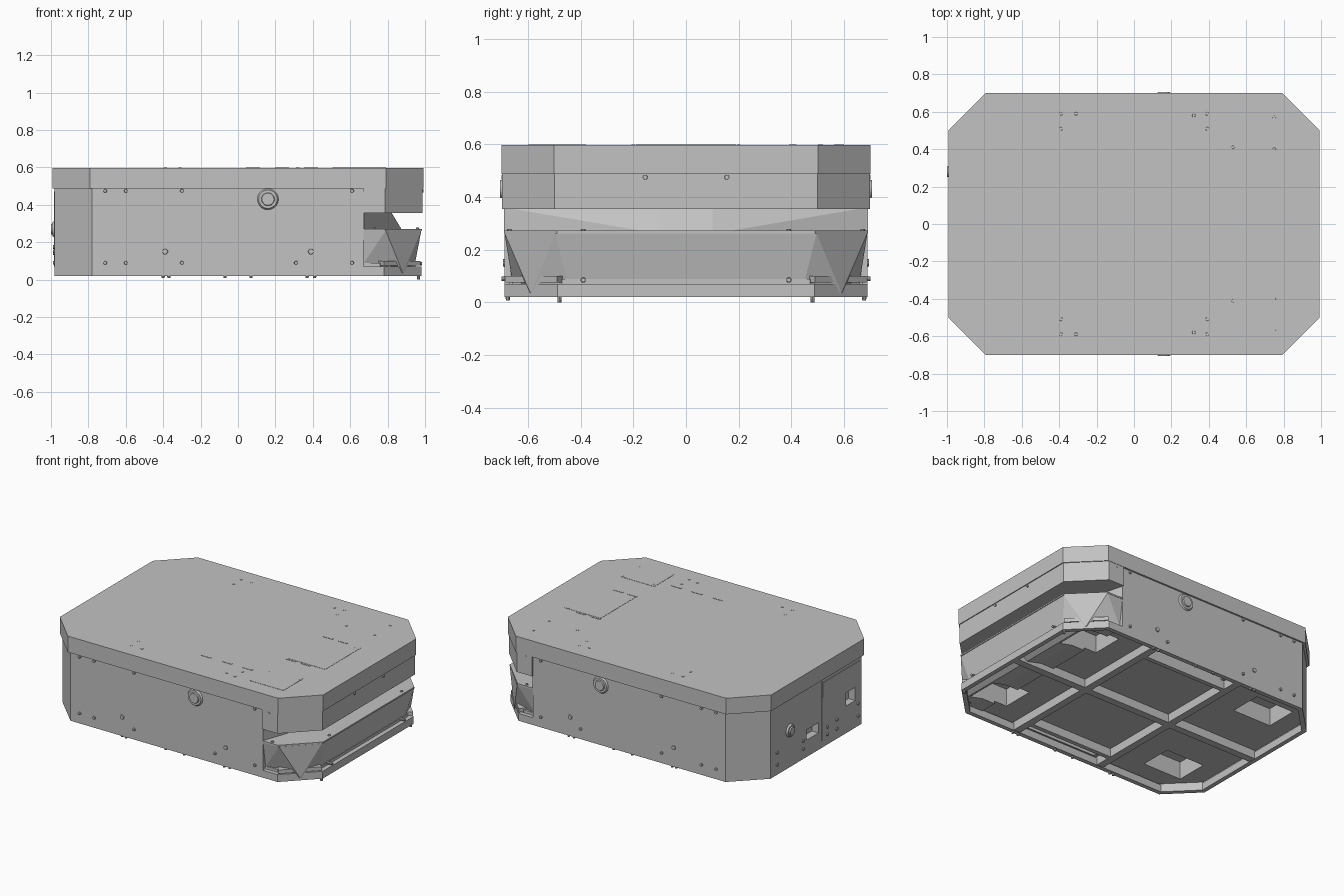
import bpy, bmesh
from mathutils import Matrix, Vector

if "Cube" in bpy.data.objects:
    bpy.data.objects.remove(bpy.data.objects["Cube"], do_unlink=True)

grey = bpy.data.materials.new("body grey")
grey.use_nodes = True
grey.diffuse_color = (0.54, 0.54, 0.54, 1)
grey.node_tree.nodes["Principled BSDF"].inputs["Base Color"].default_value = grey.diffuse_color


def finish(name, bm):
    bmesh.ops.recalc_face_normals(bm, faces=bm.faces)
    me = bpy.data.meshes.new(name)
    bm.to_mesh(me)
    bm.free()
    me.materials.append(grey)
    ob = bpy.data.objects.new(name, me)
    bpy.context.collection.objects.link(ob)
    return ob


def prism(name, pts, z0, z1):
    bm = bmesh.new()
    face = bm.faces.new([bm.verts.new((x, y, z0)) for x, y in pts])
    out = bmesh.ops.extrude_face_region(bm, geom=[face])
    bmesh.ops.translate(bm, vec=(0, 0, z1 - z0),
                        verts=[g for g in out["geom"] if isinstance(g, bmesh.types.BMVert)])
    return finish(name, bm)


def mirrored_hull(name, pts):
    # convex solid around the points and their mirror images in y
    bm = bmesh.new()
    for x, y, z in pts:
        for s in (-1, 1):
            bm.verts.new((x, s * y, z))
    bmesh.ops.convex_hull(bm, input=bm.verts)
    return finish(name, bm)


def boxes(name, items):
    # each item is a centre followed by a size
    bm = bmesh.new()
    for c, s in items:
        bmesh.ops.create_cube(bm, size=1, matrix=Matrix.Translation(c) @ Matrix.Diagonal((*s, 1)))
    return finish(name, bm)


def discs(name, items, axis, sides=10):
    # each item is a centre, radius and depth
    bm = bmesh.new()
    turn = Vector((0, 0, 1)).rotation_difference(Vector(axis)).to_matrix().to_4x4()
    for c, r, d in items:
        bmesh.ops.create_cone(bm, cap_ends=True, segments=sides, radius1=r, radius2=r * 0.85,
                              depth=d, matrix=Matrix.Translation(c) @ turn)
    return finish(name, bm)


def octagon(hx, hy, c=0.2):
    q = [(hx, hy - c), (hx - c, hy)]
    return (q + [(-x, y) for x, y in q[::-1]] + [(-x, -y) for x, y in q]
            + [(x, -y) for x, y in q[::-1]])


def front_part(hx, hy, c=0.2):
    # front end of the octagon, closed by a flat line at the body
    return [(CUT_X, -hy), (hx - c, -hy), (hx, c - hy), (hx, hy - c), (hx - c, hy), (CUT_X, hy)]


def ring(name, hx, hy, t, z0, z1):
    # octagonal frame made of quads between two outlines
    bm = bmesh.new()
    loops = [[bm.verts.new((x, y, z)) for x, y in octagon(a, b, c)]
             for a, b, c, z in ((hx, hy, 0.2, z0), (hx, hy, 0.2, z1),
                                (hx - t, hy - t, 0.2 - 0.59 * t, z1),
                                (hx - t, hy - t, 0.2 - 0.59 * t, z0))]
    for k in range(4):
        a, b = loops[k], loops[(k + 1) % 4]
        for i in range(8):
            j = (i + 1) % 8
            bm.faces.new((a[i], a[j], b[j], b[i]))
    return finish(name, bm)


def cut(ob, cutter):
    mod = ob.modifiers.new("cut", "BOOLEAN")
    mod.operation, mod.solver, mod.object = "DIFFERENCE", "EXACT", cutter
    cutter.hide_render = True
    cutter.hide_set(True)


CUT_X = 0.67
FX, FY = 0.98, 0.688
FLOOR = 0.08

# lid and upper front fairing
prism("lid", octagon(0.992, 0.70), 0.488, 0.598)
prism("upper_front_fairing", front_part(0.986, 0.698), 0.355, 0.49)

# main body, flat where it meets the front fairings
main_body = prism("main_body", [(CUT_X, -FY), (CUT_X, FY), (-0.78, FY), (-FX, 0.49),
                                (-FX, -0.49), (-0.78, -FY)], FLOOR, 0.49)
ring("base_frame", FX, FY, 0.03, 0.02, 0.07)
boxes("side_skirts", [((-0.055, s * 0.679, 0.056), (1.45, 0.018, 0.072)) for s in (-1, 1)])
boxes("rear_skirt", [((-0.968, 0, 0.056), (0.024, 0.97, 0.072))])
for s in (-1, 1):
    prism("rear_corner_skirt", [(-0.78, s * FY), (-FX, s * 0.49), (-0.955, s * 0.48),
                                (-0.77, s * 0.665)], 0.02, 0.092)

# tapered wall inside the sensor slot
mirrored_hull("slot_inner_wall", [(0.6, 0.685, 0.26), (0.6, 0.685, 0.36), (CUT_X, 0.685, 0.26),
                                  (CUT_X, 0.685, 0.36), (0.88, 0.1, 0.26), (0.82, 0.1, 0.36)])

# lower front fairing: pointed facets at the corners, tapering inward below
lower_front = mirrored_hull("lower_front_fairing", [
    (CUT_X, FY, 0.262), (0.79, FY, 0.262), (FX, 0.495, 0.262),
    (CUT_X, 0.66, 0.085), (0.882, 0.59, 0.035), (0.945, 0.45, 0.08)])
prism("lower_front_cover", front_part(0.985, 0.69), 0.262, 0.272)
front_floor = prism("front_floor", front_part(0.95, 0.66, 0.19), 0.062, 0.088)
for s in (-1, 1):
    prism("front_corner_bracket", [(0.78, s * 0.685), (0.975, s * 0.49), (0.93, s * 0.46),
                                   (0.75, s * 0.64)], 0.075, 0.1)

# wheel wells and side bays cut into the underside
wells = boxes("wheel_well_cutters", [((x, s * 0.43, 0.1), (0.29, 0.22, 0.2))
                                     for x in (-0.68, 0.72) for s in (-1, 1)])
bays = boxes("side_bay_cutters", [((0.05, s * 0.61, 0.15), (0.56, 0.1, 0.3)) for s in (-1, 1)])
ports = boxes("port_cutters", [((-FX, 0.04, 0.17), (0.1, 0.13, 0.07)),
                               ((-FX, -0.37, 0.25), (0.1, 0.1, 0.09))])
for cutter in (wells, bays, ports):
    cut(main_body, cutter)
cut(lower_front, wells)
cut(front_floor, wells)

# underside frame rails
boxes("underside_rails", [((0, 0, 0.053), (1.9, 0.05, 0.062)),
                          ((0.39, 0, 0.053), (0.05, 1.34, 0.062)),
                          ((-0.28, 0, 0.053), (0.05, 1.34, 0.062))]
      + [((0.055, s * 0.545, 0.053), (0.66, 0.03, 0.062)) for s in (-1, 1)])

# emergency buttons on both sides and the rear
for s in (-1, 1):
    discs("side_button_collar", [((0.16, s * 0.692, 0.43), 0.058, 0.012)], (0, s, 0), 20)
    discs("side_button", [((0.16, s * 0.698, 0.43), 0.038, 0.016)], (0, s, 0), 20)
discs("rear_button_collar", [((-0.985, 0.28, 0.27), 0.045, 0.014)], (-1, 0, 0), 20)
discs("rear_button", [((-0.99, 0.28, 0.27), 0.032, 0.02)], (-1, 0, 0), 20)

# side panel bolts and seams
for s in (-1, 1):
    small = [(x, z) for x in (-0.71, -0.6, -0.3, 0.61) for z in (0.09, 0.475)]
    small += [(0.31, 0.09), (0.72, 0.475)]
    discs("side_bolts", [((x, s * 0.693, z), 0.01, 0.014) for x, z in small], (0, s, 0))
    discs("side_plugs", [((x, s * 0.69, 0.15), 0.016, 0.01) for x in (-0.39, 0.39)], (0, s, 0))
    boxes("side_seam", [((CUT_X, s * 0.688, 0.37), (0.006, 0.004, 0.2))])

# front and rear bolts
discs("front_bolts", [((0.987, y, 0.475), 0.01, 0.012) for y in (-0.155, 0.155)]
      + [((0.965, y, 0.085), 0.01, 0.04) for y in (-0.39, 0.39)], (1, 0, 0))
discs("cover_bolts", [((0.96, y, 0.274), 0.01, 0.01) for y in (-0.39, 0.39)]
      + [((0.73, y, 0.274), 0.01, 0.01) for y in (-0.67, 0.67)], (0, 0, 1))
discs("rear_bolts", [((-0.982, y, z), 0.011, 0.012) for y in (-0.45, -0.22, -0.12, 0.14, 0.42)
                     for z in (0.09, 0.13 + 0.1 * abs(y))], (-1, 0, 0))
boxes("rear_service_panel", [((-0.981, -0.27, 0.41), (0.006, 0.4, 0.1))])
boxes("rear_seam", [((-0.981, -0.06, 0.27), (0.006, 0.006, 0.4))])

# bolt heads under the frame
discs("underside_bolts", [((x, s * 0.676, 0.015), 0.009, 0.014)
                          for x in (-0.4, -0.37, -0.07, 0.07, 0.37, 0.41) for s in (-1, 1)]
      + [((0.965, s * 0.48, 0.012), 0.009, 0.024) for s in (-1, 1)], (0, 0, -1))

# hatches, slots and screws on the lid
TOP = 0.598
boxes("lid_hatches", [((0.63, -0.485, TOP), (0.25, 0.21, 0.003)),
                      ((0.65, 0, TOP), (0.28, 0.38, 0.003))])
boxes("lid_slots", [((x, -0.455, TOP), (0.075, 0.012, 0.004)) for x in (0.08, 0.235, 0.39)]
      + [((x, s * 0.2, TOP), (0.07, 0.012, 0.004)) for x in (0.54, 0.65) for s in (-1, 1)])
screws = [(x, s * y) for s in (-1, 1) for x, y in
          ((-0.39, 0.59), (-0.31, 0.59), (-0.39, 0.51), (0.39, 0.59), (0.39, 0.51),
           (0.32, 0.58), (0.53, 0.41), (0.75, 0.4), (0.76, 0.18), (0.75, 0.57))]
discs("lid_screws", [((x, y, TOP), 0.01, 0.004) for x, y in screws], (0, 0, 1), 8)
